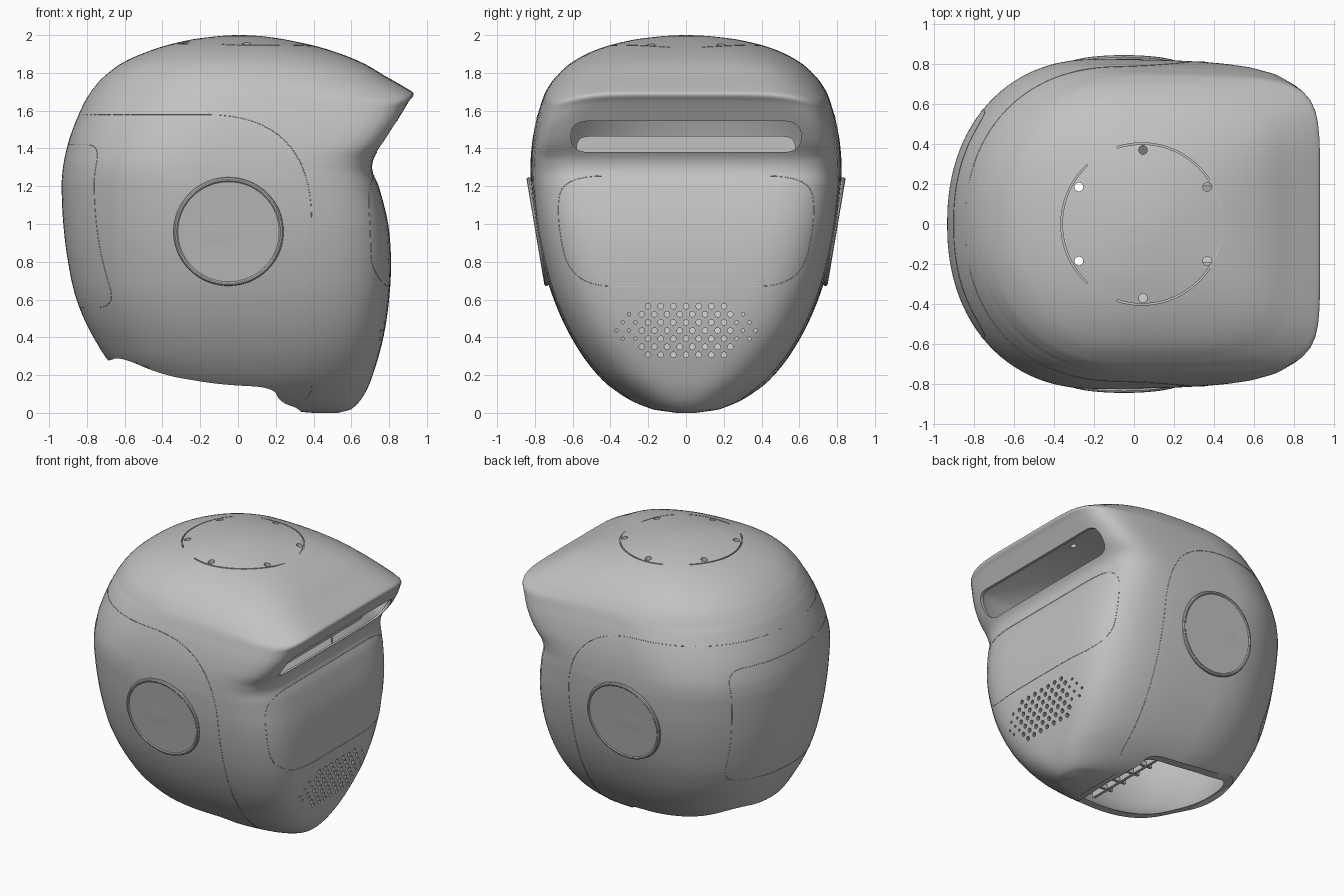
import bpy, bmesh, math
from mathutils import Vector
from mathutils.bvhtree import BVHTree

old = bpy.data.objects.get("Cube")
if old:
    bpy.data.objects.remove(old)

# One grey for every part
shell_grey = bpy.data.materials.new("shell grey")
shell_grey.use_nodes = True
grey = (0.54, 0.54, 0.54, 1)
shell_grey.diffuse_color = grey
shell_grey.node_tree.nodes["Principled BSDF"].inputs["Base Color"].default_value = grey


def make_object(name, bm):
    bmesh.ops.recalc_face_normals(bm, faces=bm.faces)
    mesh = bpy.data.meshes.new(name)
    bm.to_mesh(mesh)
    bm.free()
    obj = bpy.data.objects.new(name, mesh)
    bpy.context.collection.objects.link(obj)
    mesh.materials.append(shell_grey)
    return obj


def activate(obj):
    bpy.ops.object.select_all(action="DESELECT")
    obj.select_set(True)
    bpy.context.view_layer.objects.active = obj


def smooth(obj, degrees=35):
    activate(obj)
    bpy.ops.object.shade_smooth_by_angle(angle=math.radians(degrees))


def to_space(u, v, depth, axis):
    return {"x": (depth, u, v), "y": (u, depth, v), "z": (u, v, depth)}[axis]


def prism(bm, outline, axis, low, high):
    rings = [[bm.verts.new(to_space(u, v, d, axis)) for u, v in outline] for d in (low, high)]
    count = len(outline)
    bm.faces.new(rings[0][::-1])
    bm.faces.new(rings[1])
    for i in range(count):
        j = (i + 1) % count
        bm.faces.new((rings[0][i], rings[0][j], rings[1][j], rings[1][i]))


def circle(u, v, radius, sides):
    turn = math.tau / sides
    return [(u + radius * math.cos(i * turn), v + radius * math.sin(i * turn)) for i in range(sides)]


def round_path(points, radius, closed=True, steps=8):
    # Replace every corner by a smooth bend
    pts = [Vector(p) for p in points]
    path = []
    for i, corner in enumerate(pts):
        if not closed and i in (0, len(pts) - 1):
            path.append(corner)
            continue
        before, after = pts[i - 1], pts[(i + 1) % len(pts)]
        a = corner + (before - corner).normalized() * min(radius, (before - corner).length * 0.49)
        b = corner + (after - corner).normalized() * min(radius, (after - corner).length * 0.49)
        for k in range(steps + 1):
            t = k / steps
            path.append(a * (1 - t) ** 2 + corner * 2 * t * (1 - t) + b * t * t)
    return path


# Head sections: height, back x, front x, half width, front squareness
SECTIONS = [
    (0, .40, .53, .05, 2), (.02, .15, .60, .18, 2.3), (.1, -.4, .67, .35, 2.9),
    (.22, -.63, .72, .485, 3.7), (.4, -.765, .77, .608, 4.5), (.6, -.855, .8, .7, 5),
    (.8, -.9, .81, .76, 5.3), (1, -.925, .795, .8, 5.7), (1.2, -.934, .745, .822, 6.5),
    (1.28, -.929, .712, .824, 7.5), (1.35, -.918, .72, .822, 8.5), (1.45, -.893, .785, .812, 9),
    (1.56, -.852, .85, .79, 9), (1.65, -.81, .905, .763, 8), (1.69, -.785, .93, .748, 7.2),
    (1.72, -.764, .89, .732, 6.8), (1.78, -.71, .785, .688, 6), (1.86, -.6, .645, .598, 4.6),
    (1.93, -.43, .455, .455, 3.2), (1.975, -.255, .26, .28, 2.4), (1.995, -.1, .12, .12, 2),
    (2, -.02, .03, .02, 2)]


def slope(i, column):
    a, b = SECTIONS[max(i - 1, 0)], SECTIONS[min(i + 1, len(SECTIONS) - 1)]
    return (b[column] - a[column]) / (b[0] - a[0])


def fine_sections(steps=5):
    # Smooth curves through the sections, following height
    rows = []
    for i, (low, high) in enumerate(zip(SECTIONS, SECTIONS[1:])):
        span = high[0] - low[0]
        for s in range(steps):
            t = s / steps
            ease = t * t * (3 - 2 * t)
            row = [low[0] + span * t]
            for c in range(1, 5):
                bend = slope(i, c) * t * (1 - t) ** 2 - slope(i + 1, c) * t * t * (1 - t)
                row.append(low[c] + (high[c] - low[c]) * ease + span * bend)
            rows.append(row)
    return rows + [SECTIONS[-1]]


def loft(bm, scale=1, sides=112):
    rings = []
    for z, back, front, width, square in fine_sections():
        centre = back + 0.45 * (front - back)
        brow = max(0, 1 - ((z - 1.65) / 0.3) ** 2)
        ring = []
        for i in range(sides):
            c, s = math.cos(i * math.tau / sides), math.sin(i * math.tau / sides)
            n = square if c > 0 else 2.2
            r = (abs(c) ** n + abs(s) ** n) ** (-1 / n)
            reach = (front - centre) if c > 0 else (centre - back)
            taper, droop = 1, 0
            if c > 0:
                # The brow droops toward its corners
                taper = 1 - 0.04 * (r * c) ** 2
                droop = 0.08 * brow * (r * s) ** 6 * (r * c) ** 2
            ring.append(bm.verts.new((scale * (centre + reach * r * c), scale * width * r * s * taper,
                                      0.95 + scale * (z - droop - 0.95))))
        rings.append(ring)
    bm.faces.new(rings[0][::-1])
    bm.faces.new(rings[-1])
    for low, high in zip(rings, rings[1:]):
        for i in range(sides):
            j = (i + 1) % sides
            bm.faces.new((low[i], low[j], high[j], high[i]))


# Hollow head shell
bm = bmesh.new()
loft(bm)
surface = BVHTree.FromBMesh(bm)
head = make_object("head_shell", bm)
bm = bmesh.new()
loft(bm, 0.96)
cavity = make_object("cavity_cutter", bm)

# Openings: neck, mouth slot, grille, crown holes and crown grooves
bm = bmesh.new()
neck = [(-1.2, .28), (-.69, .27), (-.63, .3), (-.4, .2), (-.1, .15), (.19, .135),
        (.22, .055), (.36, .012), (.36, -.2), (-1.2, -.2)]
prism(bm, round_path(neck, .12), "y", -1, 1)
prism(bm, round_path([(-.61, 1.38), (.61, 1.38), (.61, 1.545), (-.61, 1.545)], .1), "x", .5, 1.2)
for row, count in enumerate((7, 10, 11, 12, 11, 8, 7)):
    for k in range(count):
        y = (k - (count - 1) / 2) * 0.067
        radius = 0.015 if abs(y) < 0.25 else 0.009
        prism(bm, circle(y, 0.565 - row * 0.043, radius, 10), "x", .5, 1)
for k in range(6):
    angle = math.radians(30 + 60 * k)
    prism(bm, circle(.045 + .37 * math.cos(angle), .37 * math.sin(angle), .022, 14), "z", 1.7, 2.1)
for start, end in ((12, 108), (133, 227), (252, 348)):
    angles = [math.radians(start + (end - start) * k / 24) for k in range(25)]
    arc = [(.04 + .398 * math.cos(a), .398 * math.sin(a)) for a in angles]
    arc += [(.04 + .406 * math.cos(a), .406 * math.sin(a)) for a in reversed(angles)]
    prism(bm, arc, "z", 1.935, 2.1)
openings = make_object("opening_cutter", bm)

for cutter in (cavity, openings):
    cutter.hide_render = True
    activate(head)
    cut = head.modifiers.new("cut", "BOOLEAN")
    cut.operation = "DIFFERENCE"
    cut.solver = "EXACT"
    cut.object = cutter
    bpy.ops.object.modifier_apply(modifier=cut.name)
    bpy.data.objects.remove(cutter)
smooth(head)


# Hairline panel seams laid on the surface
def seam(name, path, axis, side, closed):
    pts = [Vector(p) for p in path]
    if closed:
        pts.append(pts[0])
    hits = []
    for a, b in zip(pts, pts[1:]):
        steps = max(1, int((b - a).length / 0.02))
        for k in range(steps):
            u, v = a.lerp(b, k / steps)
            hit = surface.ray_cast(Vector(to_space(u, v, 3 * side, axis)),
                                   Vector(to_space(0, 0, -side, axis)))[0]
            if hit:
                hits.append(hit)
    curve = bpy.data.curves.new(name, "CURVE")
    curve.dimensions = "3D"
    curve.bevel_depth = 0.002
    curve.bevel_resolution = 1
    line = curve.splines.new("POLY")
    line.points.add(len(hits) - 1)
    for point, hit in zip(line.points, hits):
        point.co = (*hit, 1)
    line.use_cyclic_u = closed
    curve.materials.append(shell_grey)
    bpy.context.collection.objects.link(bpy.data.objects.new(name, curve))


side_line = round_path([(-.84, 1.58), (.39, 1.58), (.39, .3)], .56, False, 16)
side_line += round_path([(.39, .28), (.39, .08), (.32, .07)], .08, False)
seam("face_panel_seam", round_path([(-.65, 1.255), (.65, 1.255), (.69, 1.05), (.61, .67), (-.61, .67),
                                    (-.69, 1.05)], .22), "x", 1, True)
seam("rear_panel_seam", round_path([(-.58, 1.42), (.58, 1.42), (.51, .56), (-.51, .56)], .12), "x", -1, True)

# Ears and side seams, mirrored
for side, label in ((-1, "right"), (1, "left")):
    seam(label + "_side_seam", side_line, "y", side, False)
    tilt = (-side * math.radians(99.6), 0, 0)
    bpy.ops.mesh.primitive_torus_add(major_radius=.279, minor_radius=.013, major_segments=64,
                                     minor_segments=10, location=(-.05, side * .785, .96), rotation=tilt)
    ring = bpy.context.object
    ring.name = label + "_ear_ring"
    bpy.ops.mesh.primitive_cylinder_add(vertices=64, radius=.279, depth=.05,
                                        location=(-.05, side * .767, .96), rotation=tilt)
    disc = bpy.context.object
    disc.name = label + "_ear_disc"
    for part in (ring, disc):
        part.data.materials.append(shell_grey)
        smooth(part)

# Sill behind the mouth slot
bm = bmesh.new()
prism(bm, round_path([(-.58, 1.34), (.58, 1.34), (.58, 1.465), (-.58, 1.465)], .07), "x", .58, .61)
smooth(make_object("mouth_sill", bm))

# Ribs inside the chin
bm = bmesh.new()
for y in (-.2, -.07, .07, .2):
    prism(bm, [(.02, .17), (.2, .16), (.3, .12), (.48, .14), (.5, .2), (.02, .2)], "y", y - .01, y + .01)
for x in (.05, .24):
    prism(bm, [(x, .17), (x + .02, .17), (x + .02, .23), (x, .23)], "y", -.34, .34)
make_object("chin_ribs", bm)
